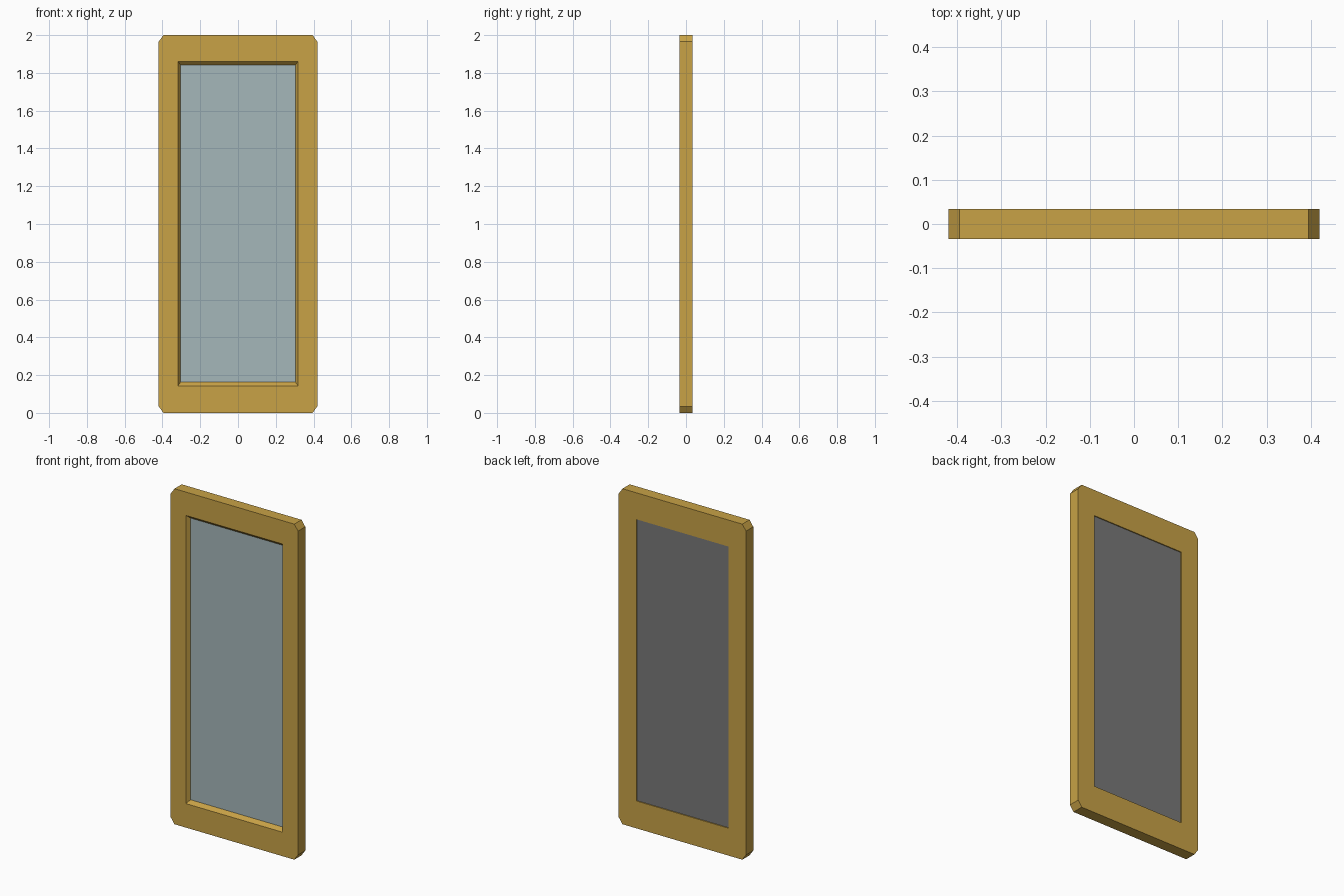
import bpy, bmesh

if "Cube" in bpy.data.objects:
    bpy.data.objects.remove(bpy.data.objects["Cube"])

def material(name, color):
    m = bpy.data.materials.new(name)
    m.diffuse_color = (*color, 1.0)
    m.use_nodes = True
    m.node_tree.nodes["Principled BSDF"].inputs["Base Color"].default_value = m.diffuse_color
    return m

wood = material("golden_wood", (0.578, 0.361, 0.061))
glass = material("mirror_glass", (0.376, 0.474, 0.491))
grey = material("grey_backing", (0.19, 0.19, 0.19))

def ring(bm, hw, z0, z1, y, cx=0.0, cz=0.0):
    """Rectangle with cut corners: eight points, anticlockwise from the front."""
    pts = [(-hw + cx, z0), (hw - cx, z0), (hw, z0 + cz), (hw, z1 - cz),
           (hw - cx, z1), (-hw + cx, z1), (-hw, z1 - cz), (-hw, z0 + cz)]
    return [bm.verts.new((x, y, z)) for x, z in pts]

def finish(bm, name, mat):
    me = bpy.data.meshes.new(name)
    bm.to_mesh(me)
    bm.free()
    me.materials.append(mat)
    ob = bpy.data.objects.new(name, me)
    bpy.context.collection.objects.link(ob)
    return ob

# frame: closed sweep through outer edge, sloped inner lip and rear rebate
bm = bmesh.new()
loops = [ring(bm, 0.42, 0.0, 2.0, 0.034, 0.025, 0.035),
         ring(bm, 0.42, 0.0, 2.0, -0.034, 0.025, 0.035),
         ring(bm, 0.318, 0.143, 1.861, -0.034),
         ring(bm, 0.304, 0.163, 1.842, -0.014),
         ring(bm, 0.304, 0.163, 1.842, 0.034)]
for a, b in zip(loops, loops[1:] + loops[:1]):
    for i in range(8):
        j = (i + 1) % 8
        bm.faces.new((a[i], a[j], b[j], b[i]))
bmesh.ops.remove_doubles(bm, verts=bm.verts, dist=1e-5)
bmesh.ops.recalc_face_normals(bm, faces=bm.faces)
finish(bm, "frame", wood)

# mirror pane in front, backing board behind
def sheet(name, y, mat, flip):
    bm = bmesh.new()
    pts = [(-0.304, 0.163), (0.304, 0.163), (0.304, 1.842), (-0.304, 1.842)]
    vs = [bm.verts.new((x, y, z)) for x, z in pts]
    bm.faces.new(vs[::-1] if flip else vs)
    finish(bm, name, mat)

sheet("mirror_pane", -0.014, glass, False)
sheet("backing_board", 0.028, grey, True)
